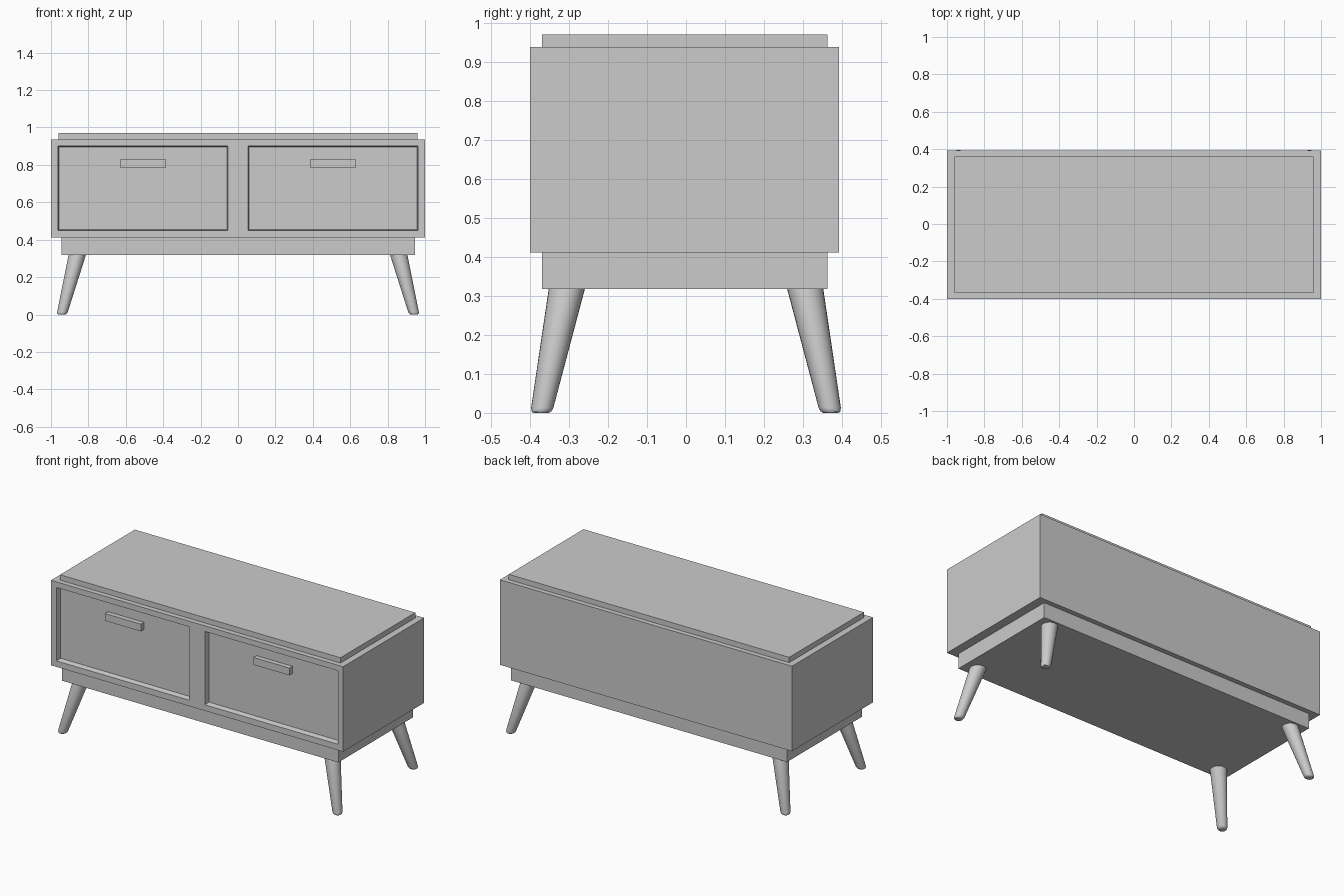
import bpy, bmesh, math
from mathutils import Vector

if "Cube" in bpy.data.objects:
    bpy.data.objects.remove(bpy.data.objects["Cube"])


def make_object(name, bm):
    bmesh.ops.recalc_face_normals(bm, faces=bm.faces[:])
    mesh = bpy.data.meshes.new(name)
    bm.to_mesh(mesh)
    bm.free()
    ob = bpy.data.objects.new(name, mesh)
    bpy.context.collection.objects.link(ob)
    return ob


def box(name, x, y, z):
    bm = bmesh.new()
    bmesh.ops.create_cube(bm, size=1)
    for v in bm.verts:
        v.co = [a + (b - a) * (c + 0.5) for (a, b), c in zip((x, y, z), v.co)]
    return make_object(name, bm)


# Cabinet body: front grid extruded backwards, drawer panels inset and sunk
FRONT, BACK = -0.40, 0.392
xs = [-1, -0.963, -0.053, 0.053, 0.963, 1]
zs = [0.411, 0.448, 0.902, 0.937]
bm = bmesh.new()
grid = [[bm.verts.new((x, FRONT, z)) for x in xs] for z in zs]
faces = {}
for r in range(3):
    for c in range(5):
        faces[r, c] = bm.faces.new((grid[r][c], grid[r][c + 1],
                                    grid[r + 1][c + 1], grid[r + 1][c]))
edges = [e for e in bm.edges if e.is_boundary]
ext = bmesh.ops.extrude_edge_only(bm, edges=edges)["geom"]
for v in ext:
    if isinstance(v, bmesh.types.BMVert):
        v.co.y = BACK
bmesh.ops.contextual_create(bm, geom=[e for e in ext if isinstance(e, bmesh.types.BMEdge)
                                      and e.is_boundary])
bmesh.ops.recalc_face_normals(bm, faces=bm.faces[:])
bmesh.ops.inset_individual(bm, faces=[faces[1, 1], faces[1, 3]],
                           thickness=0.01, depth=-0.03)
make_object("cabinet_body", bm)

# Top panel and base plinth
box("top_panel", (-0.96, 0.96), (-0.369, 0.362), (0.937, 0.97))
box("base_plinth", (-0.945, 0.945), (-0.369, 0.362), (0.318, 0.411))

# Drawer handles
for side, s in (("left", -1), ("right", 1)):
    box(side + "_handle", (s * 0.508 - 0.123, s * 0.508 + 0.123),
        (-0.40, -0.365), (0.785, 0.83))


# Splayed tapered legs with softened feet
def leg(name, sx, sy, sides=24):
    foot, head = Vector((0.942, 0.371, 0)), Vector((0.859, 0.305, 0.32))
    bm = bmesh.new()
    rings = []
    for t, rad in ((0, 0.020), (0.012, 0.025), (0.04, 0.0285), (1, 0.0465)):
        p = foot.lerp(head, t)
        rings.append([bm.verts.new(((p.x + rad * math.cos(a)) * sx,
                                    (p.y + rad * math.sin(a)) * sy, p.z))
                      for a in (2 * math.pi * i / sides for i in range(sides))])
    for lo, hi in zip(rings, rings[1:]):
        for i in range(sides):
            j = (i + 1) % sides
            bm.faces.new((lo[i], lo[j], hi[j], hi[i]))
    bm.faces.new(rings[0])
    bm.faces.new(rings[-1])
    ob = make_object(name, bm)
    bpy.ops.object.select_all(action='DESELECT')
    ob.select_set(True)
    bpy.context.view_layer.objects.active = ob
    bpy.ops.object.shade_smooth_by_angle(angle=math.radians(40))


for fb, sy in (("front", -1), ("back", 1)):
    for lr, sx in (("left", -1), ("right", 1)):
        leg(f"{fb}_{lr}_leg", sx, sy)
